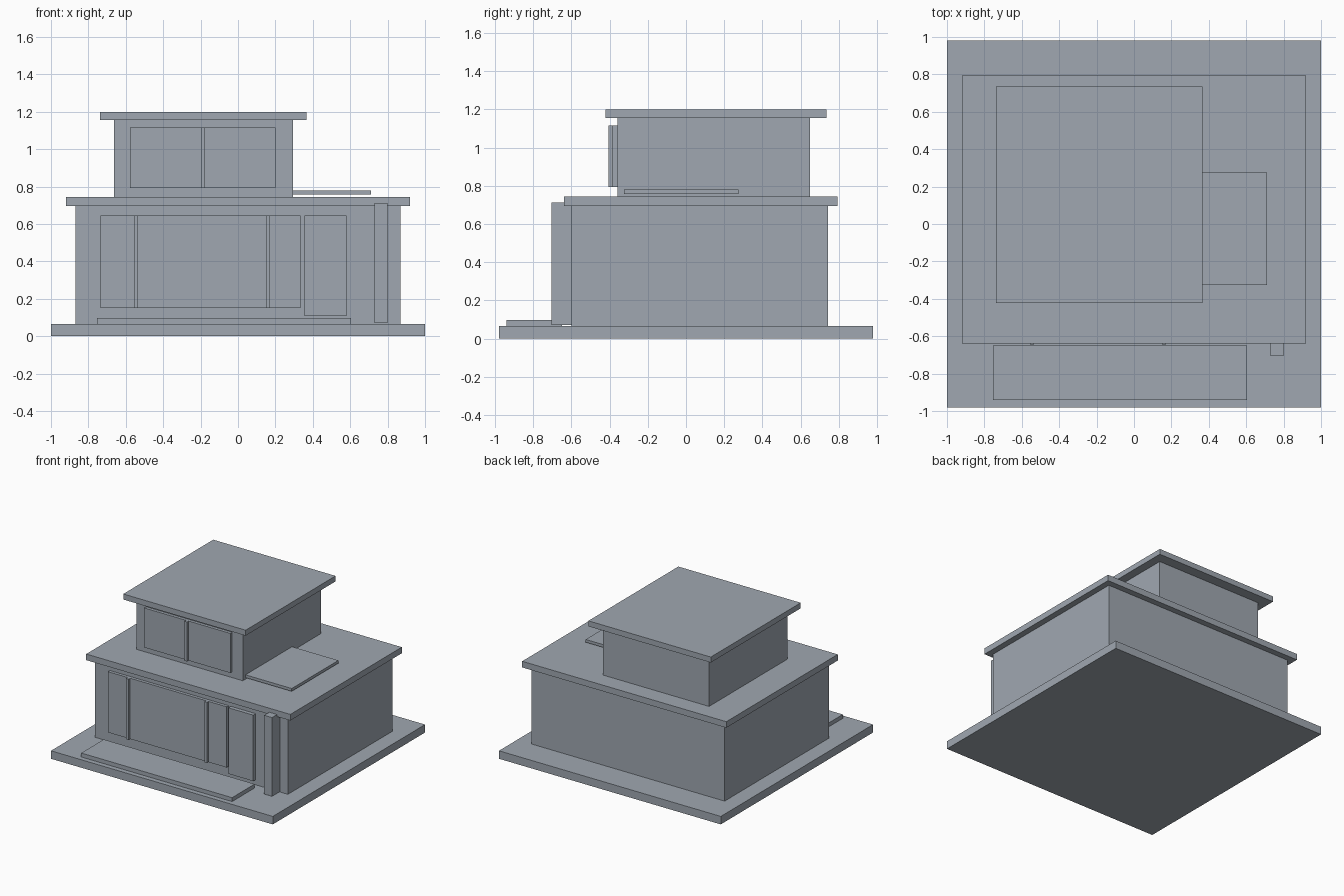
import bpy

cube = bpy.data.objects.get("Cube")
if cube:
    bpy.data.objects.remove(cube, do_unlink=True)

# One plain grey for the whole house
COLOR = (0.35, 0.39, 0.44, 1)
grey = bpy.data.materials.new("blue_grey")
grey.use_nodes = True
grey.diffuse_color = COLOR
grey.node_tree.nodes["Principled BSDF"].inputs["Base Color"].default_value = COLOR


def box(name, x, y, z):
    """Box given by its (low, high) range on each axis."""
    spans = (x, y, z)
    bpy.ops.mesh.primitive_cube_add(size=1, location=[(a + b) / 2 for a, b in spans])
    ob = bpy.context.object
    ob.name = name
    ob.scale = [b - a for a, b in spans]
    bpy.ops.object.transform_apply(location=False, rotation=False, scale=True)
    ob.data.materials.append(grey)
    return ob


def window(name, x, z, wall_y, bars):
    """Glass panel on a front wall, with upright bars standing proud of it."""
    glass_y = wall_y - 0.025
    box(name + "_glass", x, (glass_y, wall_y), z)
    for i, bar_x in enumerate(bars):
        box(f"{name}_bar_{i + 1}", (bar_x - 0.011, bar_x + 0.011), (glass_y - 0.02, wall_y), z)


# Plot and terrace
box("ground_slab", (-1, 1), (-0.98, 0.98), (0, 0.065))
box("front_terrace", (-0.755, 0.605), (-0.94, -0.65), (0.065, 0.097))

# Ground floor
FRONT = -0.6
box("lower_walls", (-0.87, 0.87), (FRONT, 0.745), (0.065, 0.695))
box("lower_roof", (-0.92, 0.92), (-0.64, 0.795), (0.695, 0.745))
window("lower_window", (-0.735, 0.335), (0.15, 0.645), FRONT, (-0.545, 0.16))
box("front_door", (0.355, 0.58), (-0.632, FRONT), (0.107, 0.645))
box("entrance_post", (0.73, 0.8), (-0.705, FRONT), (0.07, 0.712))

# Upper floor
UPPER_FRONT = -0.36
box("upper_walls", (-0.663, 0.295), (UPPER_FRONT, 0.65), (0.745, 1.155))
box("upper_roof", (-0.738, 0.365), (-0.423, 0.735), (1.155, 1.2))
window("upper_window", (-0.577, 0.2), (0.793, 1.115), UPPER_FRONT, (-0.188,))
box("roof_deck", (0.29, 0.712), (-0.325, 0.275), (0.757, 0.78))
